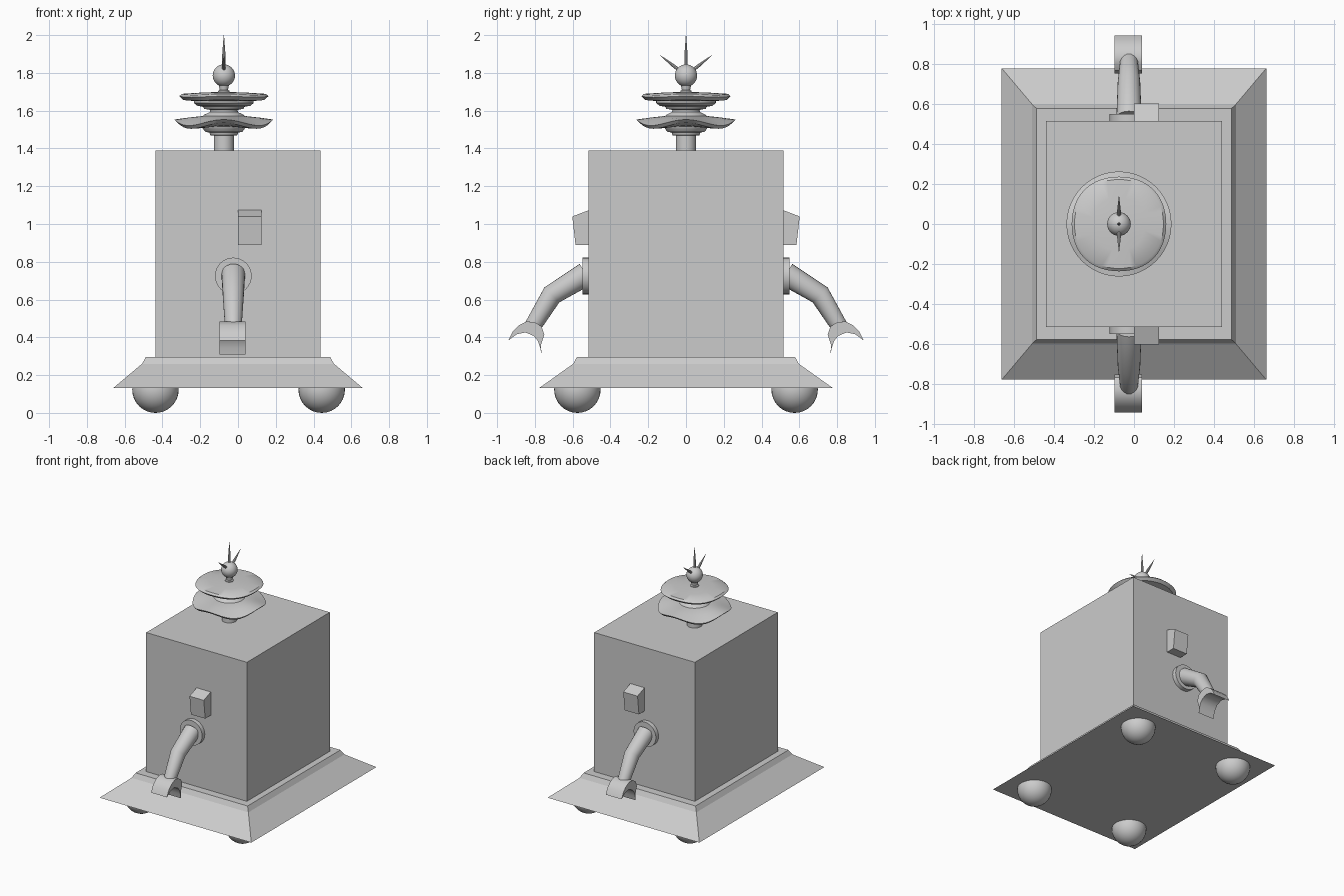
import bpy, bmesh, math
from mathutils import Vector

if "Cube" in bpy.data.objects:
    bpy.data.objects.remove(bpy.data.objects["Cube"])

AX = -0.075   # antenna axis
ARM_X = -0.025


def make(name, verts, faces, smooth=False):
    me = bpy.data.meshes.new(name)
    bm = bmesh.new()
    vs = [bm.verts.new(v) for v in verts]
    for f in faces:
        bm.faces.new([vs[i] for i in f])
    bmesh.ops.recalc_face_normals(bm, faces=bm.faces)
    bm.to_mesh(me)
    bm.free()
    ob = bpy.data.objects.new(name, me)
    bpy.context.collection.objects.link(ob)
    if smooth:
        bpy.ops.object.select_all(action='DESELECT')
        ob.select_set(True)
        bpy.context.view_layer.objects.active = ob
        bpy.ops.object.shade_smooth_by_angle(angle=math.radians(35))
    return ob


def loft(name, rings, smooth=False):
    """Skin a list of equal-length rings and cap both ends."""
    n = len(rings[0])
    faces = [(i * n + j, i * n + (j + 1) % n, (i + 1) * n + (j + 1) % n, (i + 1) * n + j)
             for i in range(len(rings) - 1) for j in range(n)]
    faces += [tuple(range(n)), tuple((len(rings) - 1) * n + j for j in range(n))]
    return make(name, [v for r in rings for v in r], faces, smooth)


def rect(x, y, z):
    return [(-x, -y, z), (x, -y, z), (x, y, z), (-x, y, z)]


def lathe(name, profile, n=48, square=0.0):
    """Revolve (radius, z, wave) about the antenna axis; wave ripples the height four times."""
    rings = []
    for r, z, w in profile:
        ring = []
        for j in range(n):
            a = 2 * math.pi * j / n
            c = math.cos(4 * a)
            k = r * (1 + square * (1 - c) / 2)
            ring.append((AX + k * math.cos(a), k * math.sin(a), z + w * c))
        rings.append(ring)
    return loft(name, rings, True)


def tube(name, path, radii, n=24, normals=None):
    """Round tube along a path lying in a plane of constant x."""
    pts = [Vector(p) for p in path]
    rings = []
    for i, p in enumerate(pts):
        a = (p - pts[max(i - 1, 0)]).normalized()
        b = (pts[min(i + 1, len(pts) - 1)] - p).normalized()
        d = (a + b).normalized()
        u = Vector((1, 0, 0))
        v = d.cross(u)
        rings.append([p + radii[i] * (u * math.cos(t) + v * math.sin(t))
                      for t in (2 * math.pi * j / n for j in range(n))])
    return loft(name, rings, True)


def prism(name, outline, x0, x1, smooth=False):
    return loft(name, [[(x, y, z) for y, z in outline] for x in (x0, x1)], smooth)


def ball(name, loc, r):
    bpy.ops.mesh.primitive_uv_sphere_add(segments=32, ring_count=16, radius=r, location=loc)
    ob = bpy.context.object
    ob.name = name
    bpy.ops.object.shade_smooth()


# body and flared skirt
loft("body", [rect(0.438, 0.515, 0.28), rect(0.438, 0.515, 1.39)])
loft("skirt", [rect(0.66, 0.777, 0.132), rect(0.508, 0.597, 0.26), rect(0.487, 0.577, 0.297)])

# ball wheels
for x in (-0.437, 0.443):
    for y in (-0.575, 0.575):
        ball("wheel", (x, y, 0.123), 0.123)

# antenna: pole with stepped collars, two dished plates, neck
lathe("antenna_stem", [(r, z, 0) for r, z in (
    (0.053, 1.38), (0.053, 1.468), (0.072, 1.47), (0.076, 1.484), (0.098, 1.488),
    (0.11, 1.503), (0.118, 1.517), (0.118, 1.56), (0.105, 1.578), (0.075, 1.592),
    (0.072, 1.604), (0.105, 1.61), (0.108, 1.62), (0.14, 1.626), (0.158, 1.64),
    (0.158, 1.66), (0.03, 1.68), (0.03, 1.705), (0.022, 1.71), (0.03, 1.75))])
lathe("lower_plate", [(0.1, 1.515, 0), (0.18, 1.515, 0.008), (0.245, 1.52, 0.016),
                      (0.262, 1.537, 0.016), (0.19, 1.557, 0.006), (0.11, 1.572, 0)])
lathe("upper_plate", [(0.15, 1.65, 0), (0.215, 1.655, 0.002), (0.236, 1.674, 0.003),
                      (0.222, 1.686, 0.003), (0.13, 1.695, 0), (0.03, 1.699, 0)], square=0.03)

# antenna ball and spikes
C = Vector((AX, 0, 1.786))
ball("antenna_ball", C, 0.059)
for tip in ((0, 0, 0.214), (0, 0.138, 0.108), (0, -0.138, 0.108)):
    t = Vector(tip)
    tube("spike", [C + t * 0.25, C + t * 0.5, C + t], [0.009, 0.009, 0.001], 10)

# side boxes, shoulders, arms and claws on both sides
claw = [(0.94, 0.384), (0.918, 0.43), (0.886, 0.463), (0.844, 0.484), (0.8, 0.48),
        (0.765, 0.458), (0.743, 0.415), (0.746, 0.36), (0.765, 0.31), (0.772, 0.345),
        (0.785, 0.382), (0.807, 0.408), (0.85, 0.426), (0.897, 0.416)]
# trim the claw's back so it sits on the wrist
claw[6:8] = [(0.75, 0.415), (0.768, 0.36)]
box = [(0.5, 0.89), (0.585, 0.89), (0.602, 1.04), (0.515, 1.073), (0.5, 1.073)]
for s in (-1, 1):
    flip = lambda pts: [(s * y, z) for y, z in pts]
    prism("side_box", flip(box), 0.0, 0.124)
    tube("shoulder", [(ARM_X, s * 0.5, 0.725), (ARM_X, s * 0.548, 0.725)], [0.097, 0.097], 32)
    arm = [(ARM_X, s * y, z) for y, z in ((0.53, 0.735), (0.71, 0.625), (0.815, 0.453))]
    tube("arm", arm, [0.063, 0.056, 0.044])
    prism("claw", flip(claw), -0.098, 0.04, True)
